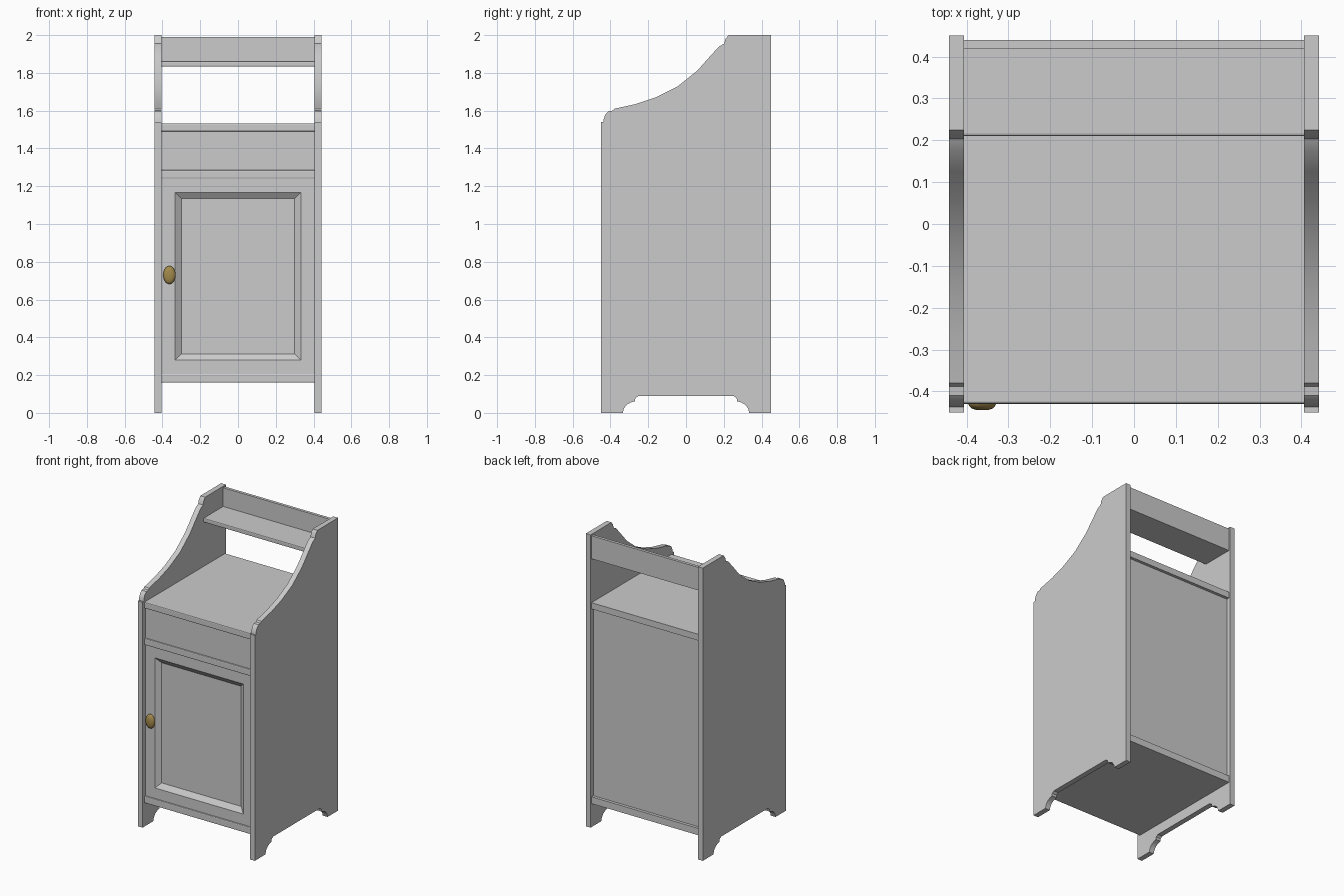
import bpy, bmesh, math

if "Cube" in bpy.data.objects:
    bpy.data.objects.remove(bpy.data.objects["Cube"])

W = 0.406          # inner half width between the side panels
T = 0.036          # side panel thickness


def finish(name, bm, smooth=False):
    bmesh.ops.recalc_face_normals(bm, faces=bm.faces)
    me = bpy.data.meshes.new(name)
    bm.to_mesh(me)
    bm.free()
    ob = bpy.data.objects.new(name, me)
    bpy.context.collection.objects.link(ob)
    if smooth:
        bpy.ops.object.select_all(action='DESELECT')
        ob.select_set(True)
        bpy.context.view_layer.objects.active = ob
        bpy.ops.object.shade_smooth_by_angle(angle=math.radians(30))
    return ob


def box_mesh(y0, y1, z0, z1):
    bm = bmesh.new()
    bmesh.ops.create_cube(bm, size=1)
    for v in bm.verts:
        v.co = (v.co.x * 2 * W,
                (y0 + y1) / 2 + v.co.y * (y1 - y0),
                (z0 + z1) / 2 + v.co.z * (z1 - z0))
    bm.normal_update()
    return bm


def board(name, y0, y1, z0, z1, bevel=0.0):
    """Board spanning the cabinet, with an optional eased front edge."""
    bm = box_mesh(y0, y1, z0, z1)
    if bevel:
        front = [e for e in bm.edges
                 if all(abs(v.co.y - y0) < 1e-5 for v in e.verts)
                 and abs(e.verts[0].co.z - e.verts[1].co.z) < 1e-5]
        bmesh.ops.bevel(bm, geom=front, offset=bevel, segments=2,
                        profile=0.5, affect='EDGES')
    return finish(name, bm)


# Side panels: (y, z) profile with swept top and scalloped foot cut-out
top = [(-0.45, 1.54), (-0.438, 1.54), (-0.435, 1.56), (-0.425, 1.583),
       (-0.41, 1.597), (-0.388, 1.6), (-0.38, 1.61), (-0.27, 1.634),
       (-0.16, 1.671), (-0.045, 1.728), (0.06, 1.812), (0.125, 1.885),
       (0.175, 1.94), (0.203, 1.955), (0.208, 1.978), (0.225, 2.0), (0.45, 2.0)]
foot = [(0.45, 0), (0.335, 0), (0.329, 0.022), (0.315, 0.042), (0.295, 0.054),
        (0.27, 0.062), (0.268, 0.078), (0.252, 0.09)]
profile = top + foot + [(-y, z) for y, z in reversed(foot)]

for side, name in ((-1, "left_side_panel"), (1, "right_side_panel")):
    bm = bmesh.new()
    face = bm.faces.new([bm.verts.new((side * W, y, z)) for y, z in profile])
    out = bmesh.ops.extrude_face_region(bm, geom=[face])
    bmesh.ops.translate(bm, vec=(side * T, 0, 0),
                        verts=[g for g in out["geom"]
                               if isinstance(g, bmesh.types.BMVert)])
    finish(name, bm, smooth=True)

# Horizontal boards
board("bottom_board", -0.43, 0.44, 0.16, 0.207, 0.006)
board("middle_board", -0.43, 0.42, 1.24, 1.285, 0.006)
board("table_top", -0.43, 0.44, 1.49, 1.533, 0.006)

# Upper shelf and its back rail
board("upper_shelf", 0.21, 0.42, 1.833, 1.862, 0.006)
board("upper_back_rail", 0.42, 0.44, 1.833, 1.99)

# Back panel and drawer front
board("back_panel", 0.40, 0.42, 0.207, 1.49)
board("drawer_front", -0.42, -0.385, 1.285, 1.49)

# Door with recessed, chamfered panel
bm = box_mesh(-0.42, -0.38, 0.207, 1.24)
front = min(bm.faces, key=lambda f: f.calc_center_median().y)
bmesh.ops.inset_region(bm, faces=[front], thickness=0.102)
bmesh.ops.inset_region(bm, faces=[front], thickness=0.048, depth=-0.025)
finish("door", bm)

# Oval brass knob: domed disc built from rings (radius factor, y)
bm = bmesh.new()
N = 32
rings = []
for r, y in ((0.85, -0.418), (1.0, -0.424), (1.0, -0.43),
             (0.92, -0.436), (0.75, -0.441), (0.4, -0.445)):
    rings.append([bm.verts.new((-0.363 + 0.033 * r * math.cos(i * math.tau / N), y,
                                0.73 + 0.048 * r * math.sin(i * math.tau / N)))
                  for i in range(N)])
for a, b in zip(rings, rings[1:]):
    for i in range(N):
        j = (i + 1) % N
        bm.faces.new((a[i], a[j], b[j], b[i]))
bm.faces.new(rings[0])
bm.faces.new(rings[-1])
knob = finish("door_knob", bm, smooth=True)
brass = bpy.data.materials.new("brass")
brass.diffuse_color = (0.36, 0.25, 0.07, 1)
brass.use_nodes = True
brass.node_tree.nodes["Principled BSDF"].inputs["Base Color"].default_value = brass.diffuse_color
knob.data.materials.append(brass)
